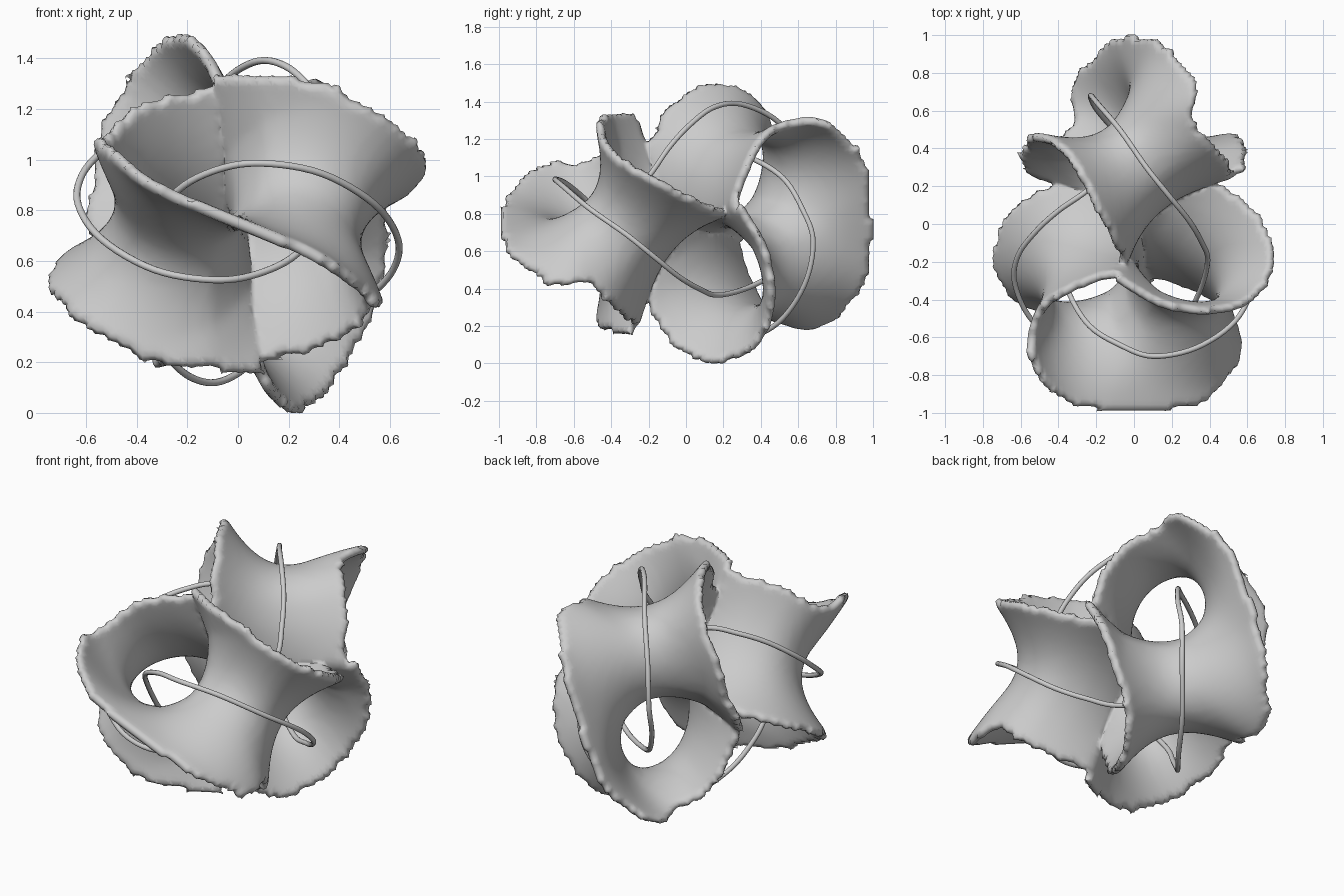
import bpy
from math import sin, cos, radians
from mathutils import Vector, kdtree, noise

if "Cube" in bpy.data.objects:
    bpy.data.objects.remove(bpy.data.objects["Cube"])

CZ = 0.75           # height of the symmetry centre
H = 0.025           # sampling step for the sheet
REACH = 0.295       # how far the sheet runs past the line joining two strands
HALF = 0.024        # half thickness of the sheet
TWIST = radians(-9)  # extra turn of the two tips about y

# A quarter of the knotted wire; a quarter turn about y with a flip in y gives the rest
quarter = [(.10, -.69, .23), (.33, -.645, .19), (.535, -.505, .072), (.63, -.31, -.065),
           (.615, -.16, -.185), (.52, -.03, -.29), (.40, .08, -.355), (.25, .185, -.39),
           (.03, .365, -.34), (-.125, .53, -.235), (-.207, .63, -.075)]
ctrl, part = [], quarter
for _ in range(4):
    ctrl += [Vector(p) for p in part]
    part = [(-z, -y, x) for x, y, z in part]


def closed_spline(pts, res):
    out, n = [], len(pts)
    for i in range(n):
        a, b, c, d = (pts[(i + k - 1) % n] for k in range(4))
        for s in range(res):
            t = s / res
            out.append(0.5 * (2 * b + (c - a) * t + (2 * a - 5 * b + 4 * c - d) * t * t
                              + (3 * b - a - 3 * c + d) * t ** 3))
    return out


def ramp(v, lo, hi):
    t = min(max((v - lo) / (hi - lo), 0), 1)
    return t * t * (3 - 2 * t)


# Wire: a round tube along the knot
path = closed_spline(ctrl, 6)
cu = bpy.data.curves.new("knot_wire", 'CURVE')
cu.dimensions = '3D'
cu.bevel_depth = 0.014
cu.bevel_resolution = 3
sp = cu.splines.new('POLY')
sp.points.add(len(path) - 1)
for q, p in zip(sp.points, path):
    q.co = (p.x, p.y - 0.01, p.z + CZ + 0.005, 1)
sp.use_cyclic_u = True
wire = bpy.data.objects.new("knot_wire", cu)
bpy.context.collection.objects.link(wire)

# Sheet: the surface halfway between neighbouring strands of the knot
knot = closed_spline(ctrl, 24)
M = len(knot)
kd = kdtree.KDTree(M)
for i, p in enumerate(knot):
    kd.insert(p, i)
kd.balance()

ORG = Vector((-.868, -1.118, -.868))
N = (71, 91, 71)
S = (N[1] * N[2], N[2], 1)
pos, near = [], []
for i in range(N[0]):
    for j in range(N[1]):
        for k in range(N[2]):
            p = Vector((ORG.x + i * H, ORG.y + j * H, ORG.z + k * H))
            pos.append(p)
            near.append(kd.find(p)[1])


def inside_sheet(p, qa, qb, gap):
    """Trim the sheet with a slightly ragged border, reaching further at the tips."""
    d2 = (p - qa).length_squared
    s2 = (qa - qb).length_squared
    k = 1.25 if gap < M / 8 else 0.65
    rho = (p.x * p.x + p.z * p.z) ** 0.5
    reach = REACH + 0.02 * noise.noise(p * 9)
    reach += ramp(abs(p.y), 0.5, 0.75) * (0.03 + 0.06 * ramp(rho, 0.05, 0.4))
    return s2 > k * k * d2 and d2 - s2 / 4 < reach * reach


# Grid edges whose two ends belong to different strands
cuts, cells = {}, {}
for i in range(1, N[0] - 1):
    for j in range(1, N[1] - 1):
        base = i * S[0] + j * S[1]
        for n in range(base + 1, base + N[2] - 1):
            ia = near[n]
            for ax in range(3):
                m = n + S[ax]
                gap = abs(ia - near[m])
                gap = min(gap, M - gap)
                if gap < 30:
                    continue
                A, B, qa, qb = pos[n], pos[m], knot[ia], knot[near[m]]
                fa = (A - qa).length_squared - (A - qb).length_squared
                fb = (B - qa).length_squared - (B - qb).length_squared
                t = fa / (fa - fb) if abs(fa - fb) > 1e-9 else 0.5
                p = A.lerp(B, min(max(t, 0), 1))
                if not inside_sheet(p, qa, qb, gap):
                    continue
                sb, sc = S[(ax + 1) % 3], S[(ax + 2) % 3]
                ring = (n, n - sb, n - sb - sc, n - sc)
                cuts[(n, ax)] = ring
                for c in ring:
                    cells.setdefault(c, []).append(p)

# Each cell gets one vertex per side of the sheet, pushed square to the sheet
corners = [x * S[0] + y * S[1] + z for x in (0, 1) for y in (0, 1) for z in (0, 1)]
cell_edges = [(o, o + S[a], a) for o in corners for a in range(3) if o + S[a] in corners]
verts, index = [], {}
for c, pts in cells.items():
    label = {o: o for o in corners}
    for u, v, a in cell_edges:
        if (c + u, a) not in cuts and label[u] != label[v]:
            old, new = label[v], label[u]
            for o in corners:
                if label[o] == old:
                    label[o] = new
    mid = sum(pts, Vector()) / len(pts)
    groups = set(label.values())
    for g in groups:
        co = mid.copy()
        mine = [knot[near[c + o]] for o in corners if label[o] == g]
        rest = [knot[near[c + o]] for o in corners if label[o] != g]
        if rest:
            d = sum(mine, Vector()) / len(mine) - sum(rest, Vector()) / len(rest)
            co += d.normalized() * HALF
        for o in corners:
            if label[o] == g:
                index[(c, c + o)] = len(verts)
        a = TWIST * ramp(abs(co.y), 0.55, 0.9)
        verts.append((co.x * cos(a) - co.z * sin(a), co.y,
                      co.x * sin(a) + co.z * cos(a) + CZ))

faces = []
for (n, ax), ring in cuts.items():
    front = [index[(c, n + S[ax])] for c in ring]
    back = [index[(c, n)] for c in ring]
    faces.append(front)
    if set(front) != set(back):
        faces.append(back[::-1])

me = bpy.data.meshes.new("ruffled_sheet")
me.from_pydata(verts, [], faces)
me.validate()
me.update()
sheet = bpy.data.objects.new("ruffled_sheet", me)
bpy.context.collection.objects.link(sheet)
for poly in me.polygons:
    poly.use_smooth = True
sm = sheet.modifiers.new("soften", 'SMOOTH')
sm.factor = 0.5
sm.iterations = 3
